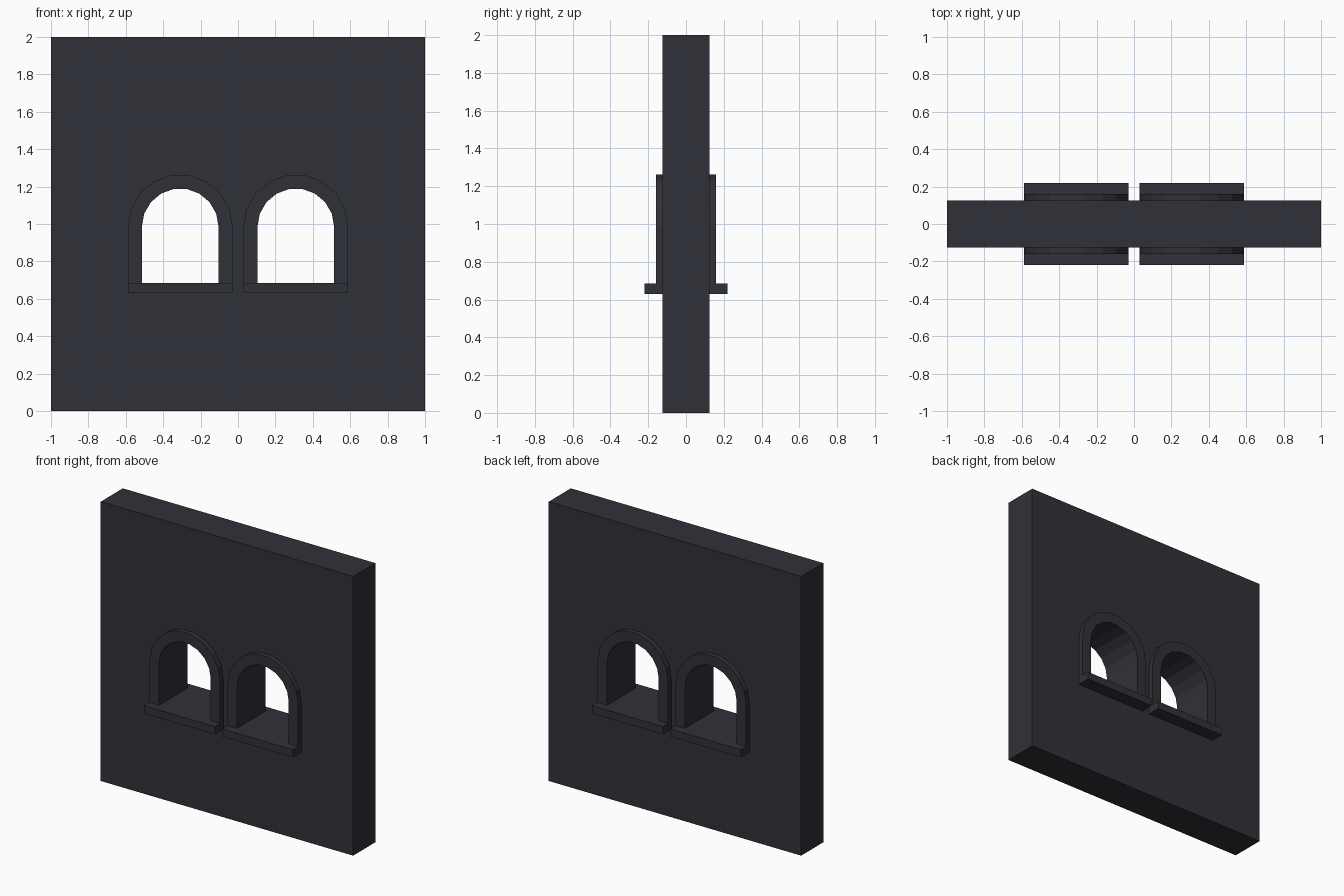
import bpy, bmesh
from math import sin, cos, pi, radians

if "Cube" in bpy.data.objects:
    bpy.data.objects.remove(bpy.data.objects["Cube"])

DEPTH = 0.125                  # half thickness of wall
SILL_TOP, SPRING = 0.685, 0.985
INNER, OUTER = 0.205, 0.28     # arch radii
SEGMENTS = 9

mat = bpy.data.materials.new("dark_stone")
mat.diffuse_color = (0.03, 0.03, 0.04, 1)
mat.use_nodes = True
mat.node_tree.nodes["Principled BSDF"].inputs["Base Color"].default_value = mat.diffuse_color


def arch(cx, r):
    """Arched outline in x/z, from bottom right over the top to bottom left."""
    arc = [(cx + r * cos(pi * i / SEGMENTS), SPRING + r * sin(pi * i / SEGMENTS))
           for i in range(SEGMENTS + 1)]
    return [(cx + r, SILL_TOP)] + arc + [(cx - r, SILL_TOP)]


def slab(name, loops, y0, y1):
    """Fill x/z outlines (inner loops are holes) and extrude from y0 to y1."""
    curve = bpy.data.curves.new(name, 'CURVE')
    curve.dimensions = '2D'
    curve.fill_mode = 'BOTH'
    curve.extrude = (y1 - y0) / 2
    for loop in loops:
        spline = curve.splines.new('POLY')
        spline.points.add(len(loop) - 1)
        for point, (x, z) in zip(spline.points, loop):
            point.co = (x, z, 0, 1)
        spline.use_cyclic_u = True
    temp = bpy.data.objects.new(name + "_outline", curve)
    bpy.context.collection.objects.link(temp)
    graph = bpy.context.evaluated_depsgraph_get()
    mesh = bpy.data.meshes.new_from_object(temp.evaluated_get(graph))
    bpy.data.objects.remove(temp)
    bpy.data.curves.remove(curve)

    # weld, merge flat triangles, and tidy normals
    bm = bmesh.new()
    bm.from_mesh(mesh)
    bmesh.ops.remove_doubles(bm, verts=bm.verts, dist=1e-4)
    bmesh.ops.recalc_face_normals(bm, faces=bm.faces)
    for face in bm.faces:
        face.smooth = False
    bm.to_mesh(mesh)
    bm.free()
    mesh.materials.clear()
    mesh.materials.append(mat)
    obj = bpy.data.objects.new(name, mesh)
    bpy.context.collection.objects.link(obj)
    obj.rotation_euler.x = radians(90)
    obj.location.y = (y0 + y1) / 2
    return obj


def rect(x0, x1, z0, z1):
    return [(x0, z0), (x1, z0), (x1, z1), (x0, z1)]


# wall with two arched openings
centres = {"left": -0.309, "right": 0.309}
slab("wall", [rect(-1, 1, 0, 2)] + [arch(c, INNER) for c in centres.values()],
     -DEPTH, DEPTH)

# raised surround and sill for each window, on both faces of the wall
for side, cx in centres.items():
    for face, s in (("front", -1), ("back", 1)):
        surround = arch(cx, OUTER) + arch(cx, INNER)[::-1]
        slab(f"{side}_{face}_surround", [surround],
             *sorted((s * DEPTH, s * 0.16)))
        slab(f"{side}_{face}_sill",
             [rect(cx - OUTER, cx + OUTER, 0.63, SILL_TOP)],
             *sorted((s * DEPTH, s * 0.22)))
